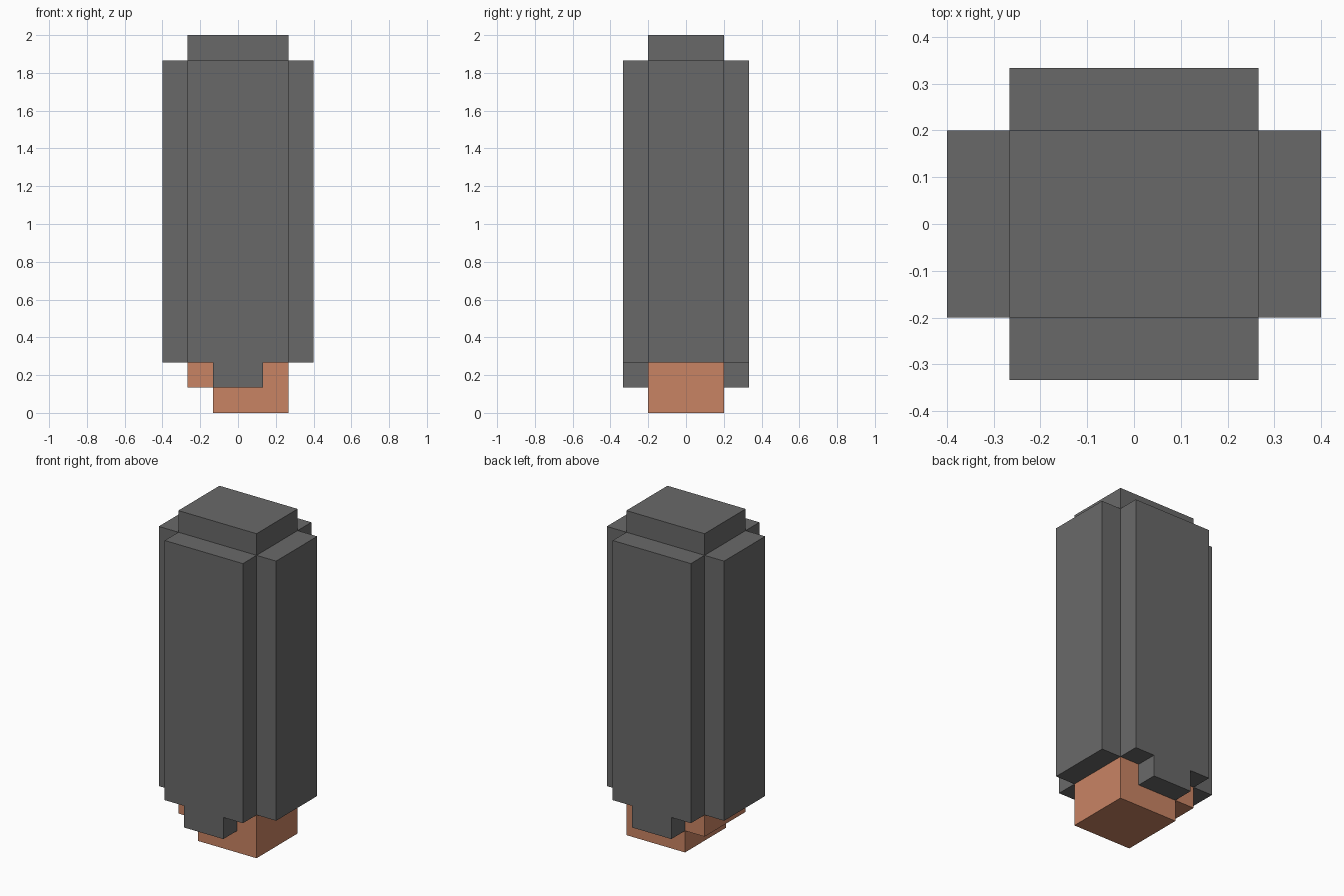
import bpy
import bmesh
from mathutils import Vector

if "Cube" in bpy.data.objects:
    bpy.data.objects.remove(bpy.data.objects["Cube"])

U = 2 / 15  # one block of the grid


def material(name, rgb):
    m = bpy.data.materials.new(name)
    m.diffuse_color = (*rgb, 1)
    m.use_nodes = True
    m.node_tree.nodes["Principled BSDF"].inputs["Base Color"].default_value = m.diffuse_color
    return m


GREY = material("dark grey", (0.141, 0.141, 0.141))
COPPER = material("copper", (0.584, 0.231, 0.127))


def box(name, lo, hi, mat):
    """Flat-faced box between two corners given in blocks."""
    lo, hi = Vector(lo) * U, Vector(hi) * U
    bm = bmesh.new()
    bmesh.ops.create_cube(bm, size=1)
    for v in bm.verts:
        v.co = Vector((v.co[i] + 0.5) * (hi[i] - lo[i]) + lo[i] for i in range(3))
    mesh = bpy.data.meshes.new(name)
    bm.to_mesh(mesh)
    bm.free()
    mesh.materials.append(mat)
    bpy.context.collection.objects.link(bpy.data.objects.new(name, mesh))


# Copper tip, offset to one side at the bottom
box("tip_end", (-1, -1.5, 0), (2, 1.5, 1), COPPER)
box("tip_neck", (-2, -1.5, 1), (2, 1.5, 2), COPPER)

# Grey body core, standing proud at the top
box("body_core", (-2, -1.5, 2), (2, 1.5, 15), GREY)

# Left and right side panels
for name, x in (("left_panel", -3), ("right_panel", 2)):
    box(name, (x, -1.5, 2), (x + 1, 1.5, 14), GREY)

# Front and back panels, each with a tab hanging over the tip
for side, y in (("front", -2.5), ("back", 1.5)):
    box(side + "_panel", (-2, y, 2), (2, y + 1, 14), GREY)
    box(side + "_tab", (-1, y, 1), (1, y + 1, 2), GREY)
